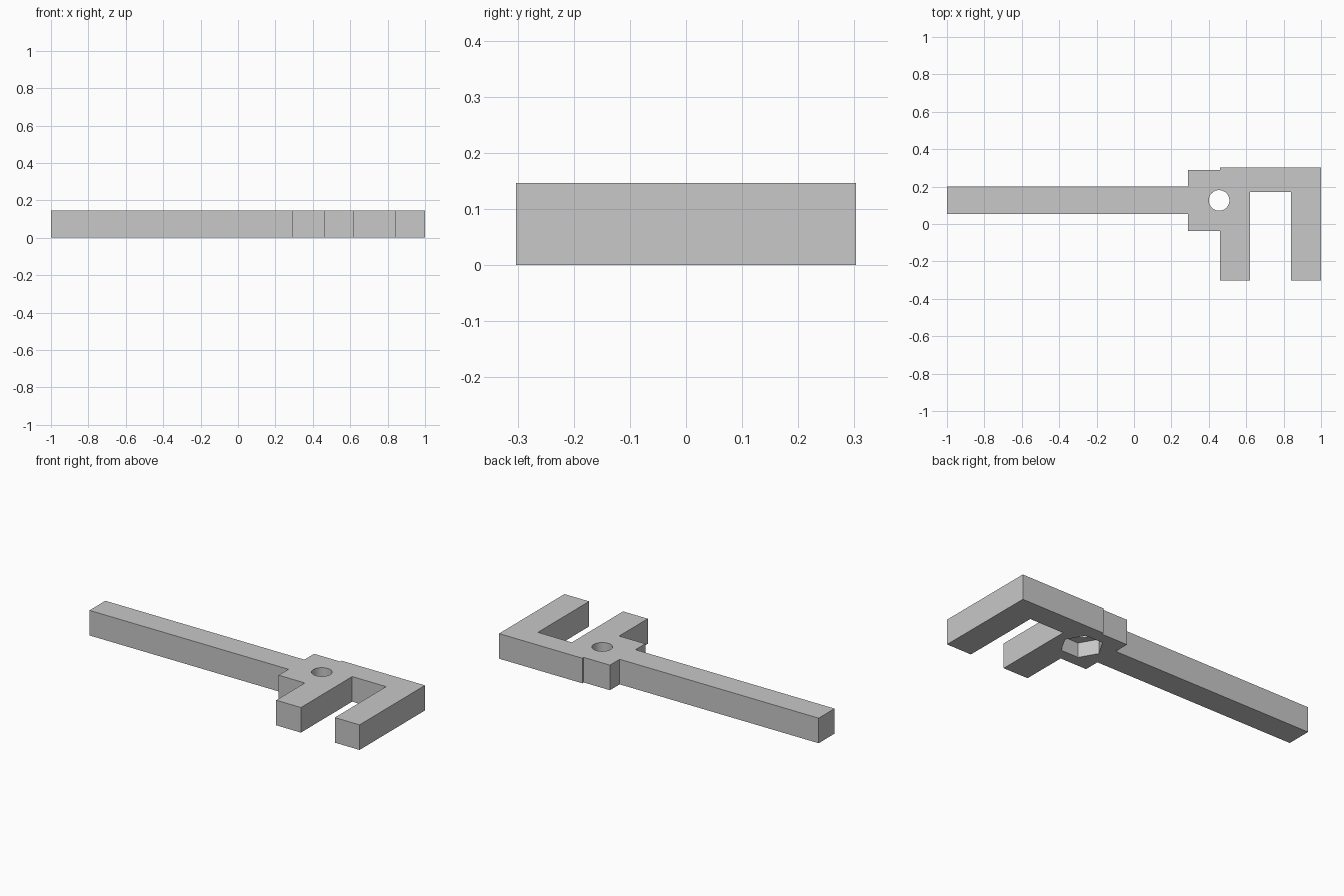
import bpy
import bmesh

default = bpy.data.objects.get("Cube")
if default:
    bpy.data.objects.remove(default, do_unlink=True)

HEIGHT = 0.147
PIVOT = (0.455, 0.126)

grey = bpy.data.materials.new("plain_grey")
grey.use_nodes = True
grey.diffuse_color = (0.58, 0.58, 0.58, 1)
grey.node_tree.nodes["Principled BSDF"].inputs["Base Color"].default_value = grey.diffuse_color


def extruded(name, outline, height):
    """Solid made by raising a flat outline from the ground."""
    bm = bmesh.new()
    face = bm.faces.new([bm.verts.new((x, y, 0)) for x, y in outline])
    raised = bmesh.ops.extrude_face_region(bm, geom=[face])["geom"]
    top = [v for v in raised if isinstance(v, bmesh.types.BMVert)]
    bmesh.ops.translate(bm, verts=top, vec=(0, 0, height))
    bmesh.ops.recalc_face_normals(bm, faces=bm.faces)
    mesh = bpy.data.meshes.new(name)
    bm.to_mesh(mesh)
    bm.free()
    mesh.materials.append(grey)
    obj = bpy.data.objects.new(name, mesh)
    bpy.context.collection.objects.link(obj)
    return obj


def cut(body, sides, radius, bottom, top):
    """Bore a prism-shaped hole at the pivot."""
    bpy.ops.mesh.primitive_cylinder_add(
        vertices=sides, radius=radius, depth=top - bottom,
        location=(*PIVOT, (top + bottom) / 2))
    cutter = bpy.context.object
    if sides == 6:
        # corners point along the handle
        cutter.rotation_euler.z = 0.5235988
    cutter.data.materials.append(grey)
    mod = body.modifiers.new("bore", "BOOLEAN")
    mod.operation = "DIFFERENCE"
    mod.solver = "EXACT"
    mod.object = cutter
    bpy.context.view_layer.objects.active = body
    bpy.ops.object.modifier_apply(modifier=mod.name)
    bpy.data.objects.remove(cutter, do_unlink=True)


# Handle, pivot block and two-pronged hook share one outline
outline = [
    (-1, 0.053), (0.29, 0.053), (0.29, -0.038), (0.46, -0.038),   # handle and block front
    (0.46, -0.303), (0.62, -0.303), (0.62, 0.172),                # inner prong
    (0.84, 0.172), (0.84, -0.303), (1, -0.303), (1, 0.303),       # outer prong
    (0.46, 0.303), (0.46, 0.29), (0.29, 0.29), (0.29, 0.2), (-1, 0.2),
]
body = extruded("hooked_lever", outline, HEIGHT)

# Round through hole and hexagonal nut pocket underneath
cut(body, 48, 0.055, -0.1, HEIGHT + 0.1)
cut(body, 6, 0.113, -0.1, 0.085)

# Smooth only the round bore
bpy.ops.object.select_all(action="DESELECT")
body.select_set(True)
bpy.context.view_layer.objects.active = body
bpy.ops.object.shade_smooth_by_angle(angle=0.5)
